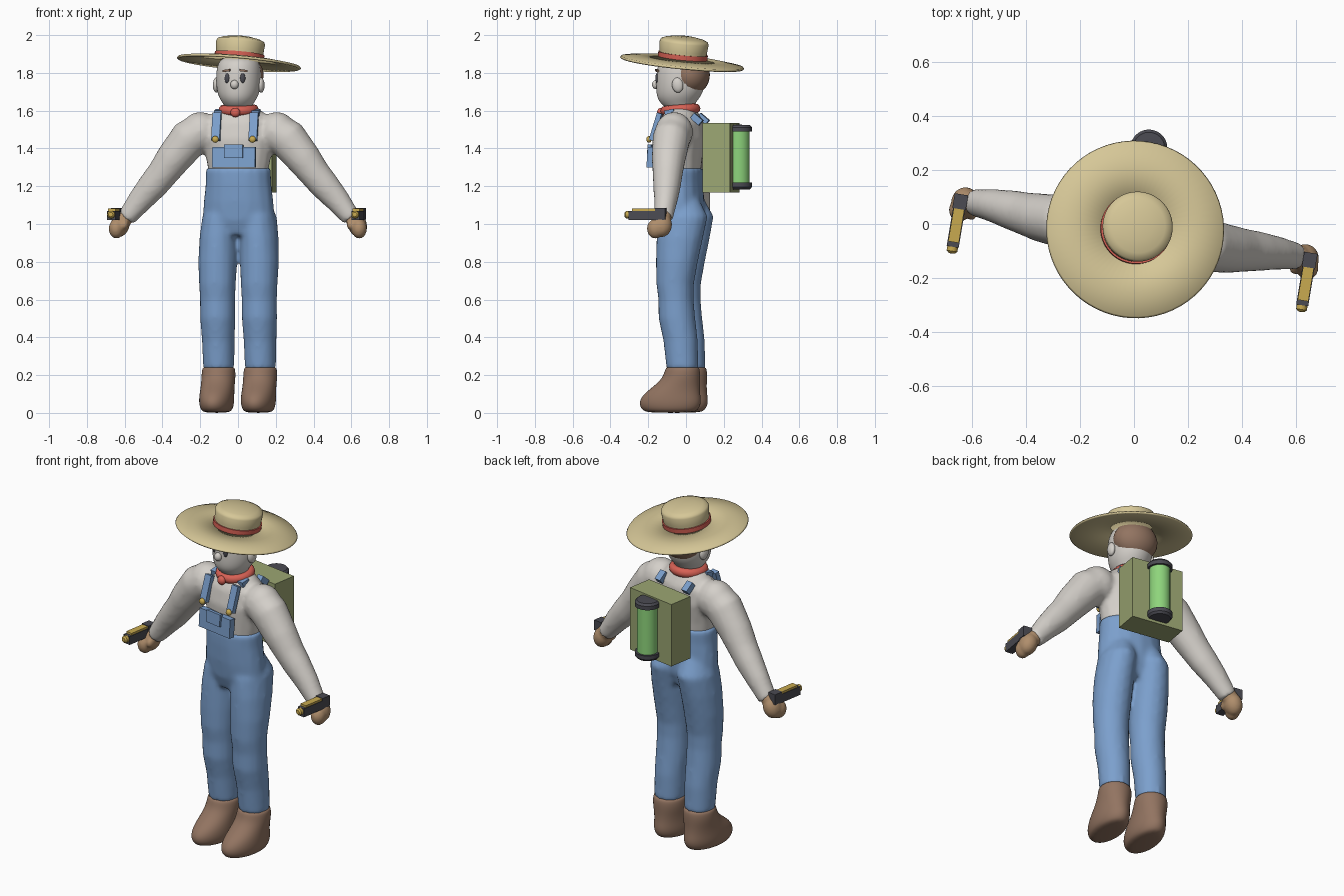
import bpy, bmesh, math
from mathutils import Matrix, Vector, Euler

if "Cube" in bpy.data.objects:
    bpy.data.objects.remove(bpy.data.objects["Cube"])


def material(name, *rgb):
    m = bpy.data.materials.new(name)
    m.use_nodes = True
    m.diffuse_color = (*rgb, 1)
    m.node_tree.nodes["Principled BSDF"].inputs["Base Color"].default_value = (*rgb, 1)
    return m


CREAM = material("pale cream", .66, .63, .59)
DENIM = material("denim blue", .2, .35, .61)
STRAW = material("straw", .67, .57, .31)
RED = material("red", .68, .12, .09)
BROWN = material("leather brown", .29, .175, .12)
TAN = material("tan", .43, .27, .15)
OLIVE = material("olive green", .33, .38, .17)
GLOW = material("bright green", .27, .66, .2)
DARK = material("dark grey", .07, .07, .085)
GOLD = material("gold", .58, .4, .08)

PARTS = []


def finish(name, bm, mat, smooth=True):
    bmesh.ops.recalc_face_normals(bm, faces=bm.faces)
    me = bpy.data.meshes.new(name)
    for f in bm.faces:
        f.smooth = smooth
    bm.to_mesh(me)
    bm.free()
    me.materials.append(mat)
    ob = bpy.data.objects.new(name, me)
    bpy.context.collection.objects.link(ob)
    PARTS.append(ob)
    return ob


def place(loc, size, rot=(0, 0, 0)):
    return Matrix.LocRotScale(Vector(loc), Euler(rot), Vector(size))


def box(name, loc, size, mat, rot=(0, 0, 0)):
    bm = bmesh.new()
    bmesh.ops.create_cube(bm, size=1, matrix=place(loc, size, rot))
    return finish(name, bm, mat, False)


def blob(name, loc, radii, mat, rot=(0, 0, 0)):
    bm = bmesh.new()
    bmesh.ops.create_uvsphere(bm, u_segments=24, v_segments=16, radius=1,
                              matrix=place(loc, radii, rot))
    return finish(name, bm, mat)


def lathe(name, profile, mat, loc, rot=(0, 0, 0), sharp=35, steps=48):
    """Spin a closed (radius, height) profile about the vertical axis."""
    bm = bmesh.new()
    vs = [bm.verts.new((r, 0, z)) for r, z in profile]
    es = [bm.edges.new((a, b)) for a, b in zip(vs, vs[1:])]
    if profile[0][0] > 0:
        es.append(bm.edges.new((vs[-1], vs[0])))
    bmesh.ops.spin(bm, geom=vs + es, axis=(0, 0, 1), cent=(0, 0, 0),
                   angle=math.tau, steps=steps, use_duplicate=False)
    bmesh.ops.remove_doubles(bm, verts=bm.verts, dist=1e-4)
    bm.transform(place(loc, (1, 1, 1), rot))
    ob = finish(name, bm, mat)
    ob.data.set_sharp_from_angle(angle=math.radians(sharp))
    return ob


def loft(name, rings, mat, along=False, sides=16, subdivide=True):
    """Join elliptical rings (x, y, z, rx, ry); along tilts them to the path."""
    bm = bmesh.new()
    pts = [Vector(r[:3]) for r in rings]
    loops = []
    for i, r in enumerate(rings):
        t = Vector((0, 0, 1))
        if along:
            t = (pts[min(i + 1, len(pts) - 1)] - pts[max(i - 1, 0)]).normalized()
        u = Vector((0, 1, 0)).cross(t).normalized()
        v = t.cross(u)
        angles = [math.tau * k / sides for k in range(sides)]
        loops.append([bm.verts.new(pts[i] + u * r[3] * math.cos(a) + v * r[4] * math.sin(a))
                      for a in angles])
    for a, b in zip(loops, loops[1:]):
        for k in range(sides):
            n = (k + 1) % sides
            bm.faces.new((a[k], a[n], b[n], b[k]))
    bm.faces.new(loops[0][::-1])
    bm.faces.new(loops[-1])
    ob = finish(name, bm, mat)
    if subdivide:
        ob.modifiers.new("Round", "SUBSURF").levels = 2
        ob.modifiers["Round"].render_levels = 2
    return ob


def fuse(name, obs, voxel, relax):
    """Blend overlapping pieces into one soft surface."""
    bpy.ops.object.select_all(action="DESELECT")
    for o in obs:
        o.select_set(True)
    bpy.context.view_layer.objects.active = obs[0]
    for o in obs[1:]:
        PARTS.remove(o)
    bpy.ops.object.join()
    ob = obs[0]
    ob.name = name
    rm = ob.modifiers.new("Blend", "REMESH")
    rm.mode, rm.voxel_size, rm.use_smooth_shade = "VOXEL", voxel, True
    sm = ob.modifiers.new("Relax", "SMOOTH")
    sm.factor, sm.iterations = .5, relax
    return ob


SIDES = ((1, "left"), (-1, "right"))

# Overalls: hips and two legs blended together
overalls = [loft("hips", [(0, -.035, 1.3, .175, .125), (0, -.035, 1.22, .176, .125),
                          (0, -.03, 1.12, .187, .125), (0, -.025, 1.02, .195, .118),
                          (0, -.025, .94, .15, .09)], DENIM, subdivide=False)]
for s, side in SIDES:
    x = .112 * s
    overalls.append(loft("leg", [
        (.08 * s, -.01, 1.14, .07, .09), (.098 * s, .0, 1.04, .1, .132),
        (.108 * s, -.015, .93, .103, .125), (x, -.03, .8, .104, .112),
        (x, -.04, .68, .098, .1), (x, -.035, .6, .094, .094), (x, -.03, .5, .094, .098),
        (x, -.01, .38, .087, .092), (x, 0, .23, .083, .085)], DENIM, subdivide=False))
fuse("overalls", overalls, .014, 5)

# Shirt: torso and two sleeves blended together
shirt = [loft("torso", [(0, -.035, 1.24, .155, .11), (0, -.035, 1.34, .172, .12),
                        (0, -.03, 1.45, .195, .132), (0, -.025, 1.54, .185, .118),
                        (0, -.025, 1.595, .13, .085), (0, -.025, 1.64, .06, .06)],
              CREAM, subdivide=False)]
for s, side in SIDES:
    shirt.append(blob("shoulder", (.205 * s, -.03, 1.485), (.105, .1, .108), CREAM))
    shirt.append(loft("sleeve", [
        (.18 * s, -.03, 1.5, .1, .1), (.265 * s, -.035, 1.45, .106, .1),
        (.35 * s, -.035, 1.345, .094, .09), (.41 * s, -.03, 1.265, .083, .08),
        (.46 * s, -.025, 1.205, .079, .074), (.53 * s, -.02, 1.125, .067, .062),
        (.605 * s, -.02, 1.03, .05, .05)], CREAM, along=True, subdivide=False))
fuse("shirt", shirt, .013, 5)

# Bib, pocket, straps and buttons
box("bib", (0, -.172, 1.353), (.23, .036, .108), DENIM, (-.06, 0, 0))
box("bib_pocket", (0, -.19, 1.385), (.1, .02, .07), DENIM, (-.06, 0, 0))
for s, side in SIDES:
    box(side + "_front_strap", (.1 * s, -.145, 1.515), (.045, .026, .15), DENIM, (-.3, 0, 0))
    box(side + "_shoulder_strap", (.1 * s, -.07, 1.59), (.04, .05, .03), DENIM, (.2, 0, 0))
    box(side + "_back_strap", (.1 * s, .075, 1.555), (.04, .06, .035), DENIM, (-.7, 0, 0))
    blob(side + "_button", (.1 * s, -.182, 1.448), (.018, .014, .018), GOLD)

# Boots
for s, side in SIDES:
    x = .112 * s
    loft(side + "_boot", [
        (x, -.065, 0, .06, .12), (x, -.067, .015, .084, .155), (x, -.067, .055, .093, .172),
        (x, -.058, .1, .092, .155), (x, -.028, .145, .09, .122),
        (x, -.004, .19, .092, .1), (x, 0, .235, .09, .094), (x, 0, .247, .078, .08)], BROWN)

# Head, face and hair
loft("head", [(0, -.025, 1.6, .06, .065), (0, -.045, 1.635, .08, .09),
              (0, -.04, 1.67, .105, .118), (0, -.03, 1.72, .12, .132),
              (0, -.028, 1.78, .122, .134), (0, -.025, 1.84, .118, .13),
              (0, -.02, 1.89, .09, .1)], CREAM)
blob("nose", (0, -.162, 1.738), (.022, .02, .024), CREAM)
blob("hair", (0, .026, 1.79), (.125, .1, .108), BROWN)
for s, side in SIDES:
    blob(side + "_ear", (.12 * s, -.025, 1.735), (.018, .03, .04), CREAM, (.15, 0, 0))
    blob(side + "_eye", (.042 * s, -.148, 1.772), (.014, .009, .026), DARK, (0, 0, .35 * s))
    box(side + "_eyebrow", (.045 * s, -.147, 1.812), (.042, .014, .011), BROWN,
        (0, .12 * s, .35 * s))

# Neckerchief with a knot
tube = [(.082 + .024 * math.cos(math.tau * k / 12), .026 * math.sin(math.tau * k / 12))
        for k in range(12)]
lathe("neckerchief", tube, RED, (0, -.03, 1.605), (.08, 0, 0), 180)
blob("neckerchief_knot", (0, -.135, 1.59), (.026, .02, .025), RED)

# Straw hat, tilted up toward the front
hat_at, tilt = (0, -.02, 1.857), (-.11, .07, 0)
lathe("hat_brim", [(.1, .006), (.24, .0), (.322, -.011), (.33, -.005), (.324, .003),
                   (.24, .015), (.1, .022)], STRAW, hat_at, tilt, 180, 64)
lathe("hat_crown", [(0, .01), (.122, .01), (.126, .06), (.13, .104), (.124, .117),
                    (.1, .127), (.055, .136), (0, .139)], STRAW, hat_at, tilt, 50, 64)
lathe("hat_band", [(.11, .016), (.131, .016), (.132, .046), (.11, .046)], RED, hat_at, tilt)

# Hands and the tools they hold
for s, side in SIDES:
    fuse(side + "_hand", [
        blob("palm", (.637 * s, -.025, .995), (.05, .056, .066), TAN, (0, -.3 * s, 0)),
        blob("fingers", (.652 * s, -.055, .975), (.04, .045, .052), TAN),
        blob("thumb", (.605 * s, -.055, 1.0), (.02, .034, .028), TAN, (.5, 0, 0)),
        blob("wrist", (.61 * s, -.02, 1.035), (.044, .044, .045), TAN)], .008, 3)
    gun = .655 * s
    box(side + "_tool_body", (gun, -.1, 1.045), (.045, .19, .05), DARK)
    box(side + "_tool_rear", (gun, -.026, 1.055), (.05, .055, .06), DARK)
    box(side + "_tool_grip", (gun, -.035, .995), (.032, .04, .09), DARK, (-.2, 0, 0))
    box(side + "_tool_top", (gun, -.115, 1.074), (.04, .125, .016), GOLD)
    lathe(side + "_tool_muzzle", [(0, 0), (.02, 0), (.02, .018), (.012, .026), (0, .028)],
          GOLD, (gun, -.193, 1.05), (math.pi / 2, 0, 0), steps=16)

# Backpack with a glowing canister
box("backpack", (0, .188, 1.351), (.31, .146, .366), OLIVE)
tank = (0, .285, 1.354)
lathe("canister", [(0, -.15), (.056, -.15), (.056, .15), (0, .15)], GLOW, tank)
for s, end in ((1, "top"), (-1, "bottom")):
    lathe("canister_" + end + "_cap",
          [(0, .135 * s), (.068, .135 * s), (.068, .158 * s), (.058, .17 * s), (0, .172 * s)],
          DARK, tank)

# Turn the whole figure slightly to its right
turn = Matrix.Translation((.008, 0, 0)) @ Matrix.Rotation(math.radians(-9.5), 4, "Z")
for ob in PARTS:
    ob.matrix_world = turn
